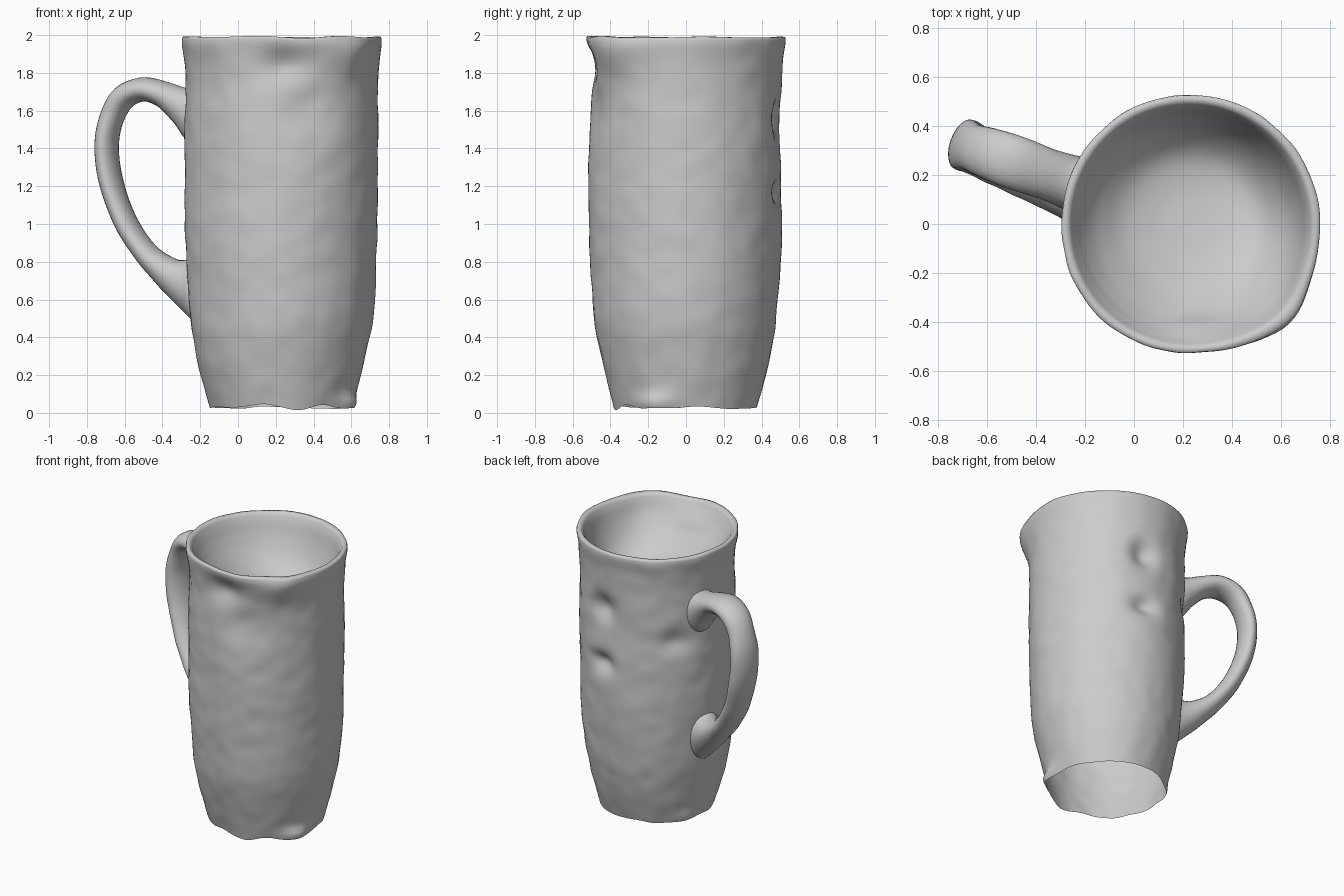
import bpy, bmesh, math
from mathutils import Vector, noise

if "Cube" in bpy.data.objects:
    bpy.data.objects.remove(bpy.data.objects["Cube"])

clay = bpy.data.materials.new("grey_clay")
clay.use_nodes = True
clay.diffuse_color = (0.6, 0.6, 0.6, 1)
clay.node_tree.nodes["Principled BSDF"].inputs["Base Color"].default_value = (0.6, 0.6, 0.6, 1)

CENTRE = Vector((0.23, -0.003, 0))


def resample(points, step):
    """Smooth path through the points, with spacing close to step."""
    pts = [Vector(p) for p in points]
    pts = [2 * pts[0] - pts[1]] + pts + [2 * pts[-1] - pts[-2]]
    out = []
    for a, b, c, d in zip(pts, pts[1:], pts[2:], pts[3:]):
        n = max(1, round((c - b).length / step))
        for i in range(n):
            t = i / n
            out.append(0.5 * (2 * b + (c - a) * t + (2 * a - 5 * b + 4 * c - d) * t ** 2
                              + (3 * b - a - 3 * c + d) * t ** 3))
    return out + [pts[-2]]


def loft(name, rings, cap_start, cap_end):
    """Skin closed rings of points into a smooth object."""
    bm = bmesh.new()
    rows = [[bm.verts.new(p) for p in ring] for ring in rings]
    n = len(rows[0])
    for low, high in zip(rows, rows[1:]):
        for i in range(n):
            j = (i + 1) % n
            bm.faces.new((low[i], low[j], high[j], high[i]))
    if cap_start:
        bm.faces.new(rows[0][::-1])
    if cap_end:
        bm.faces.new(rows[-1])
    bmesh.ops.recalc_face_normals(bm, faces=bm.faces)
    mesh = bpy.data.meshes.new(name)
    bm.to_mesh(mesh)
    bm.free()
    for f in mesh.polygons:
        f.use_smooth = True
    mesh.materials.append(clay)
    obj = bpy.data.objects.new(name, mesh)
    bpy.context.collection.objects.link(obj)
    return obj


# Thumb marks: angle in degrees, height, angular size, height size, push outwards
MARKS = [
    (-88, 1.84, 16, 0.09, -0.05),     # front hollow under the lip
    (-75, 1.62, 18, 0.14, -0.025),
    (-45, 1.92, 17, 0.12, 0.042),     # pinched corner of the lip
    (79, 1.56, 10, 0.09, -0.065),     # two back hollows
    (79, 1.17, 10, 0.06, -0.055),
    (90, 1.42, 22, 0.14, -0.012),
    (138, 1.38, 11, 0.08, -0.035),    # hollow beside the handle
    (-25, 0.05, 14, 0.05, 0.05),      # ragged flaps at the foot
    (155, 0.05, 14, 0.05, 0.02),
]


def marks(deg, z):
    total = 0
    for a, h, wa, wz, push in MARKS:
        da = (deg - a + 180) % 360 - 180
        total += push * math.exp(-(da / wa) ** 2 - ((z - h) / wz) ** 2)
    return total


# Mug wall: outside, over the lip, then a shallow sloping bowl inside
OUTSIDE = [(0.378, 0.03), (0.425, 0.2), (0.458, 0.35), (0.483, 0.5), (0.503, 0.8),
           (0.51, 1.1), (0.512, 1.4), (0.508, 1.7), (0.515, 1.85), (0.53, 1.95), (0.526, 1.99)]
INSIDE = [(0.502, 1.99), (0.475, 1.94), (0.44, 1.85), (0.38, 1.75),
          (0.28, 1.66), (0.15, 1.62), (0.01, 1.61)]
profile = resample([(r, z, 0) for r, z in OUTSIDE + INSIDE], 0.025)
lip = max(range(len(profile)), key=lambda i: profile[i].y)
uphill = Vector((math.cos(math.radians(-130)), math.sin(math.radians(-130)), 0))

SEGMENTS = 112
rings = []
for k, p in enumerate(profile):
    ring = []
    for i in range(SEGMENTS):
        a = math.tau * i / SEGMENTS
        direction = Vector((math.cos(a), math.sin(a), 0))
        r, z = p.x, p.y
        spot = direction * 0.5 + Vector((0, 0, z))
        outer = k <= lip
        push = marks(math.degrees(a), z) * (1 if outer else 0.5) + 0.006 * noise.noise(spot * 2.5)
        if outer:
            push += 0.005 * noise.noise(spot * 9)
        r += push * min(1, r / 0.4) ** 2
        # Wavy lip, torn foot and tilted bowl
        z += 0.01 * noise.noise(direction * 2) * max(0, (z - 1.8) / 0.2)
        if outer:
            z += 0.03 * noise.noise(direction * 2) * max(0, 1 - z / 0.15)
        else:
            z += 0.3 * uphill.dot(direction) * p.x * max(0, 1 - (p.x / 0.475) ** 4)
        ring.append(CENTRE + direction * r + Vector((0, 0, z)))
    rings.append(ring)
loft("mug_body", rings, False, True)

# Handle: distance from the mug axis, height, half thickness
PATH = [(0.48, 1.57, 0.17), (0.51, 1.585, 0.145), (0.56, 1.625, 0.1), (0.66, 1.685, 0.07),
        (0.785, 1.712, 0.064), (0.905, 1.65, 0.064), (0.977, 1.47, 0.058), (0.963, 1.25, 0.058),
        (0.875, 1.02, 0.058), (0.75, 0.845, 0.062), (0.63, 0.745, 0.085), (0.55, 0.695, 0.12),
        (0.51, 0.675, 0.15), (0.48, 0.665, 0.18)]
path = resample(PATH, 0.025)
out = Vector((math.cos(math.radians(160.5)), math.sin(math.radians(160.5)), 0))
up = Vector((0, 0, 1))
side = up.cross(out)
rings = []
for k, p in enumerate(path):
    t = path[min(k + 1, len(path) - 1)] - path[max(k - 1, 0)]
    normal = (out * -t.y + up * t.x).normalized()
    # Keep the ends upright against the wall and flare them into it
    blend = max(0, min(1, (p.x - 0.48) / 0.14))
    normal = (normal * blend + up * (1 - blend) * (1 if t.x > 0 else -1)).normalized()
    # The lower end drifts sideways round the mug
    middle = CENTRE + out * p.x + up * p.y + side * 0.07 * max(0, 1.2 - p.y)
    wide = 0.104 + 0.02 * (1 - blend) ** 2 + 0.01 * noise.noise(middle * 6)
    ring = []
    for i in range(24):
        a = math.tau * i / 24
        # Curve the flared ends round the wall
        sag = out * (wide * math.cos(a)) ** 2 * (1 - blend)
        ring.append(middle - sag + side * wide * math.cos(a) + normal * p.z * math.sin(a))
    rings.append(ring)
loft("handle", rings, True, True)
